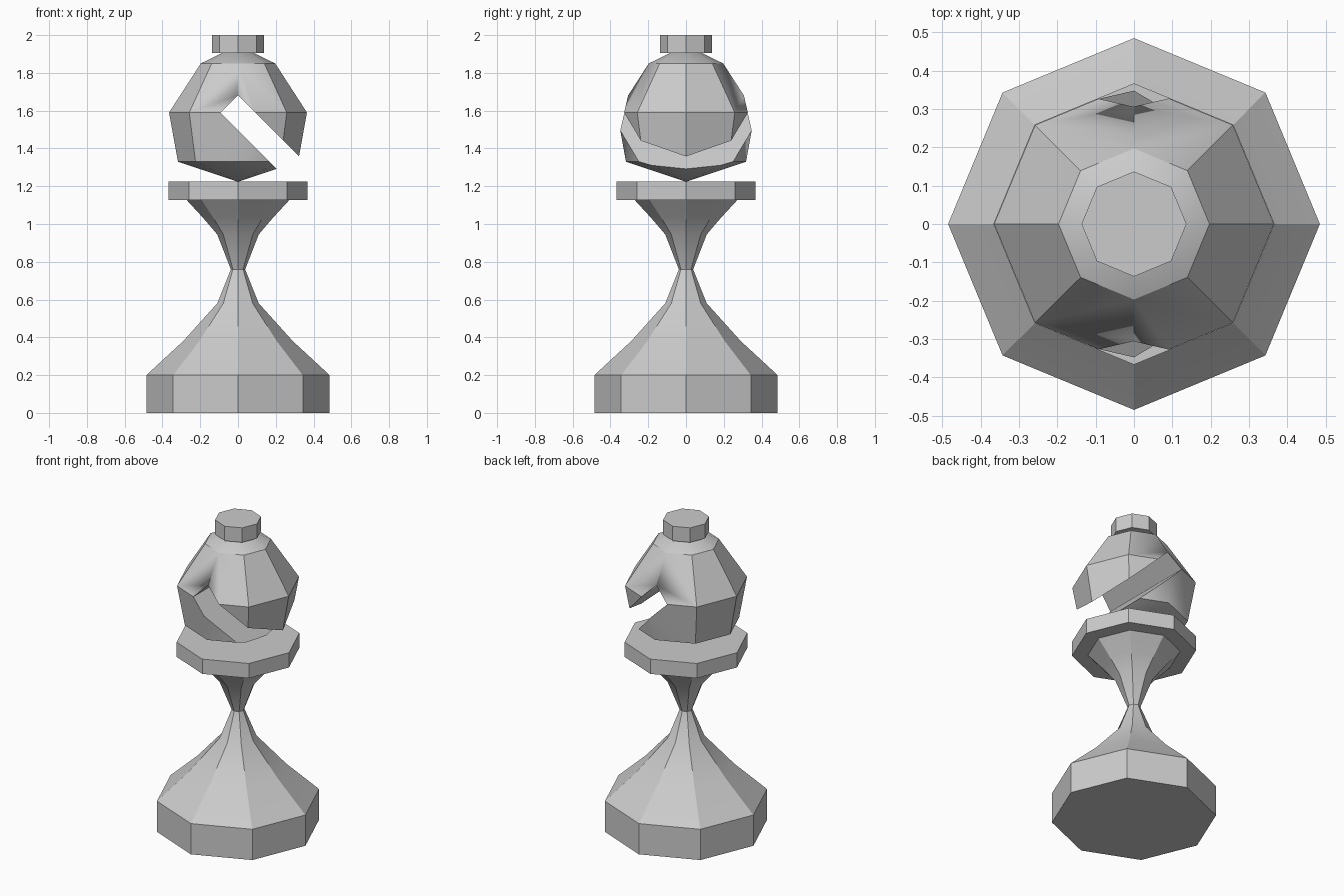
import bpy, bmesh
from math import cos, sin, pi, radians

if "Cube" in bpy.data.objects:
    bpy.data.objects.remove(bpy.data.objects["Cube"])

SIDES = 8


def lathe(name, profile):
    """Spin (radius, height) points into a closed eight-sided solid."""
    bm = bmesh.new()
    rings = []
    for r, z in profile:
        if r == 0:
            rings.append([bm.verts.new((0, 0, z))] * SIDES)
        else:
            rings.append([bm.verts.new((r * cos(2 * pi * i / SIDES),
                                        r * sin(2 * pi * i / SIDES), z))
                          for i in range(SIDES)])
    for low, high in zip(rings, rings[1:]):
        for i in range(SIDES):
            j = (i + 1) % SIDES
            corners = [low[i], low[j], high[j], high[i]]
            bm.faces.new(list(dict.fromkeys(corners)))
    for (r, z), ring in ((profile[0], rings[0]), (profile[-1], rings[-1])):
        if r > 0:
            bm.faces.new(ring)
    bmesh.ops.recalc_face_normals(bm, faces=bm.faces)
    mesh = bpy.data.meshes.new(name)
    bm.to_mesh(mesh)
    bm.free()
    obj = bpy.data.objects.new(name, mesh)
    bpy.context.collection.objects.link(obj)
    return obj


def smooth(obj, angle):
    bpy.ops.object.select_all(action='DESELECT')
    obj.select_set(True)
    bpy.context.view_layer.objects.active = obj
    bpy.ops.object.shade_smooth_by_angle(angle=radians(angle))


# Base, waisted stem and collar
body = lathe("base_and_stem", [
    (0.485, 0), (0.485, 0.2), (0.29, 0.38), (0.11, 0.58), (0.038, 0.76),
    (0.11, 0.945), (0.187, 1.035), (0.273, 1.128),
    (0.367, 1.128), (0.367, 1.224)])
smooth(body, 30)

# Head, pointed where it rests on the collar
head = lathe("head", [
    (0, 1.224), (0.318, 1.33), (0.365, 1.59), (0.197, 1.85), (0.08, 1.907)])

# Diagonal slot cut through the head from front to back
slot_length, slot_width = 1.0, 0.131
dx = slot_length / 2 * cos(pi / 4)
bpy.ops.mesh.primitive_cube_add(
    size=1, location=(-0.047 + dx, 0, 1.635 - dx), rotation=(0, pi / 4, 0))
cutter = bpy.context.object
cutter.name = "slot_cutter"
cutter.scale = (slot_length, 2, slot_width)
cutter.hide_render = True
cut = head.modifiers.new("slot", 'BOOLEAN')
cut.operation = 'DIFFERENCE'
cut.solver = 'EXACT'
cut.object = cutter
bpy.context.view_layer.objects.active = head
bpy.ops.object.modifier_apply(modifier=cut.name)
bpy.data.objects.remove(cutter)
smooth(head, 30)

# Front and back ridges of the head are shaded softly
for e in head.data.edges:
    a, b = (head.data.vertices[i].co for i in e.vertices)
    if abs(a.x) < 0.001 and abs(b.x) < 0.001 and a.y * b.y > 0:
        e.use_edge_sharp = False

# Finial on top
finial = lathe("finial", [(0.137, 1.905), (0.137, 2.0)])
smooth(finial, 30)
